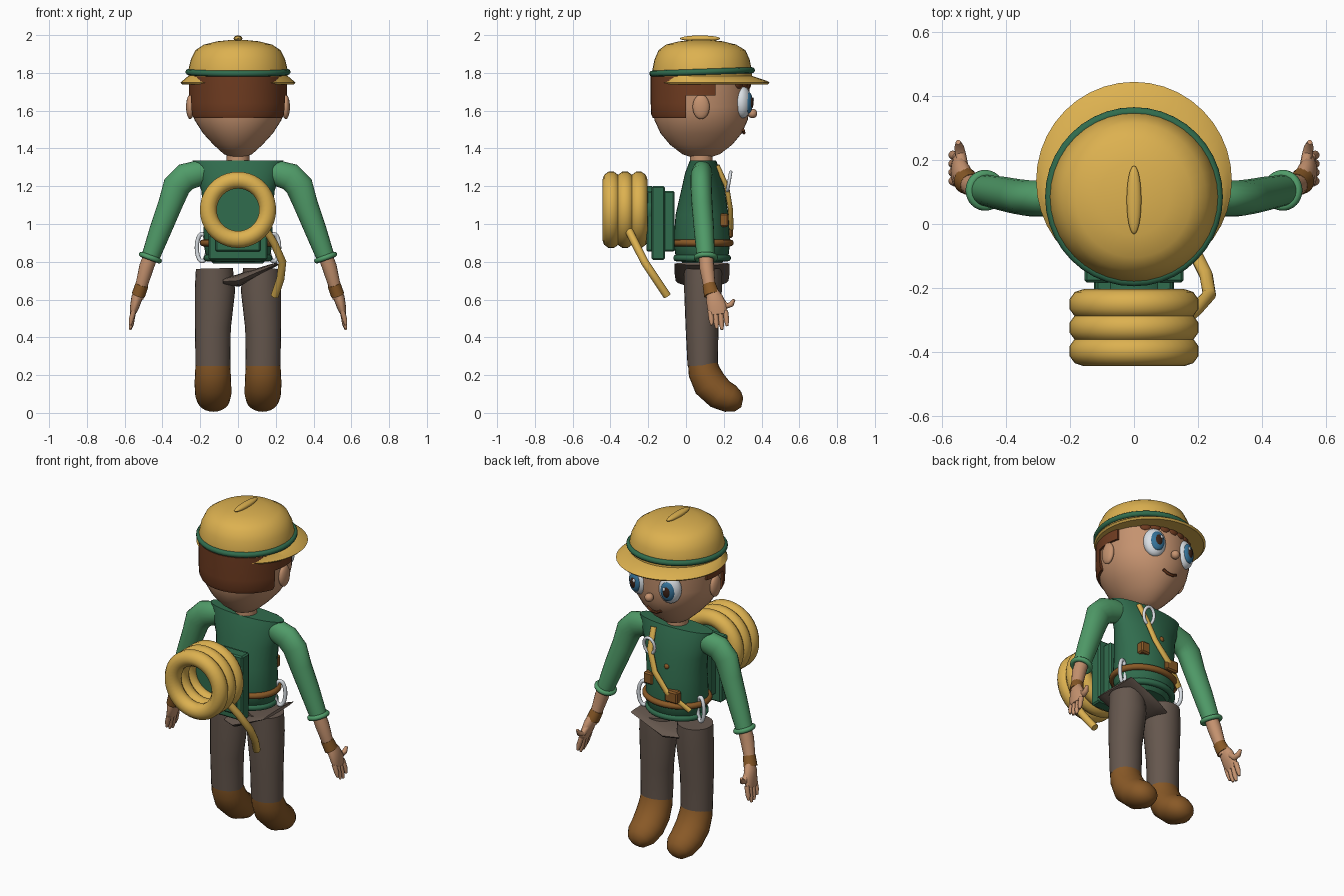
import bpy, bmesh, math
from mathutils import Vector, Matrix

if "Cube" in bpy.data.objects:
    bpy.data.objects.remove(bpy.data.objects["Cube"])

def material(name, r, g, b):
    m = bpy.data.materials.new(name)
    m.use_nodes = True
    m.diffuse_color = (r, g, b, 1)
    m.node_tree.nodes["Principled BSDF"].inputs["Base Color"].default_value = (r, g, b, 1)
    return m

YELLOW = material("yellow", .72, .44, .08)
SLEEVE = material("leaf green", .08, .33, .14)
GREEN = material("dark green", .03, .15, .075)
SKIN = material("skin", .56, .29, .16)
HAIR = material("hair brown", .16, .045, .015)
CLOTH = material("trouser brown", .13, .095, .075)
LEATHER = material("leather brown", .25, .10, .02)
SILVER = material("pale silver", .70, .74, .78)
BLUE = material("eye blue", .035, .17, .32)
DARK = material("dark brown", .04, .015, .008)

def finish(name, bm, mat, smooth=True):
    bmesh.ops.recalc_face_normals(bm, faces=bm.faces)
    me = bpy.data.meshes.new(name)
    bm.to_mesh(me)
    bm.free()
    ob = bpy.data.objects.new(name, me)
    bpy.context.collection.objects.link(ob)
    me.materials.append(mat)
    if smooth:
        bpy.ops.object.select_all(action='DESELECT')
        ob.select_set(True)
        bpy.context.view_layer.objects.active = ob
        bpy.ops.object.shade_smooth_by_angle(angle=math.radians(45))
    return ob

def skin_rings(bm, rings, closed=False):
    """Bridge rings of points with quads, capping the ends of open runs."""
    loops = [[bm.verts.new(p) for p in r] for r in rings]
    n = len(loops[0])
    pairs = list(zip(loops, loops[1:])) + ([(loops[-1], loops[0])] if closed else [])
    for a, b in pairs:
        for i in range(n):
            j = (i + 1) % n
            bm.faces.new((a[i], a[j], b[j], b[i]))
    if not closed:
        bm.faces.new(loops[0])
        bm.faces.new(loops[-1])

def loft(name, mat, rings, n=32, cuts=()):
    """Stack of ellipses (z, rx, ry, centre y), optionally cut by planes."""
    bm = bmesh.new()
    angles = [2 * math.pi * i / n for i in range(n)]
    skin_rings(bm, [[(rx * math.cos(t), cy + ry * math.sin(t), z) for t in angles]
                    for z, rx, ry, cy in rings])
    for co, no in cuts:
        cut = bmesh.ops.bisect_plane(bm, geom=bm.verts[:] + bm.edges[:] + bm.faces[:],
                                     plane_co=co, plane_no=no, clear_outer=True)
        edges = [e for e in cut["geom_cut"] if isinstance(e, bmesh.types.BMEdge)]
        bmesh.ops.holes_fill(bm, edges=edges)
    return finish(name, bm, mat)

def tube(name, mat, path, radii, n=16, ref=(1, 0, 0), closed=False):
    """Sweep along a path; each radius is a number or (along ref, across)."""
    pts = [Vector(p) for p in path]
    if not isinstance(radii, list):
        radii = [radii] * len(pts)
    rings = []
    for i, p in enumerate(pts):
        a = pts[i - 1] if i or closed else p
        b = pts[(i + 1) % len(pts)] if i < len(pts) - 1 or closed else p
        t = (b - a).normalized()
        u = Vector(ref)
        u = (u - t * u.dot(t)).normalized()
        v = t.cross(u)
        r = radii[i]
        ru, rv = r if isinstance(r, tuple) else (r, r)
        rings.append([p + u * ru * math.cos(q) + v * rv * math.sin(q)
                      for q in (2 * math.pi * k / n for k in range(n))])
    bm = bmesh.new()
    skin_rings(bm, rings, closed)
    return finish(name, bm, mat)

def ring(name, mat, centre, rx, ry, r, rot=Matrix(), n=40):
    pts = [Vector(centre) + rot @ Vector((rx * math.cos(t), ry * math.sin(t), 0))
           for t in (2 * math.pi * i / n for i in range(n))]
    return tube(name, mat, pts, r, 10, rot @ Vector((0, 0, 1)), True)

def ball(name, mat, centre, size, rot=Matrix()):
    bm = bmesh.new()
    bmesh.ops.create_uvsphere(bm, u_segments=24, v_segments=14, radius=1)
    bm.transform(Matrix.Translation(centre) @ rot @ Matrix.Diagonal((*size, 1)))
    return finish(name, bm, mat)

def box(name, mat, centre, size, bevel=.008):
    bm = bmesh.new()
    bmesh.ops.create_cube(bm, size=1)
    bm.transform(Matrix.Translation(centre) @ Matrix.Diagonal((*size, 1)))
    bmesh.ops.bevel(bm, geom=bm.edges[:], offset=bevel, segments=1, affect='EDGES')
    return finish(name, bm, mat, False)

def rot(axis, deg):
    return Matrix.Rotation(math.radians(deg), 4, axis)

# Head and hair
loft("head", SKIN, [(1.35, .025, .04, .08), (1.37, .075, .1, .08), (1.42, .13, .165, .08),
                    (1.48, .185, .215, .08), (1.55, .23, .247, .08), (1.62, .247, .257, .08),
                    (1.78, .25, .257, .08)], 40)
tube("neck", SKIN, [(0, .08, 1.29), (0, .08, 1.39)], .06)
shell = [(1.56, .246, .255, .08), (1.58, .256, .264, .08), (1.64, .26, .267, .08), (1.78, .26, .267, .08)]
loft("hair_back", HAIR, shell, 48, [((0, 0, 0), (0, 1, 0))])
loft("hair_sides", HAIR, shell, 48, [((0, .155, 0), (0, 1, 0)), ((0, 0, 1.68), (0, 0, -1))])
for i in range(-3, 4):
    t = i * .22
    ball("fringe_lock", HAIR, (.245 * math.sin(t), .08 + .25 * math.cos(t), 1.745), (.032, .016, .03), rot('Z', -math.degrees(t)))
ball("nose", SKIN, (0, .352, 1.585), (.025, .025, .025))
tube("mouth", HAIR, [(-.045, .302, 1.495), (-.02, .306, 1.482), (.015, .307, 1.482), (.045, .303, 1.498)], .008, 8, (0, 0, 1))

# Helmet
loft("helmet_dome", YELLOW, [(1.75, .262, .262, .085), (1.81, .264, .264, .085), (1.87, .25, .252, .085),
                             (1.92, .225, .23, .085), (1.95, .18, .185, .08), (1.967, .11, .115, .08),
                             (1.974, .04, .04, .08)], 40)
loft("helmet_brim", YELLOW, [(1.742, .25, .25, .085), (1.738, .295, .3, .133), (1.748, .305, .308, .135),
                             (1.757, .295, .3, .13), (1.785, .262, .262, .085)], 40)
ring("helmet_band", GREEN, (0, .085, 1.805), .262, .264, .016, rot('X', 2))
ball("helmet_crest", YELLOW, (0, .075, 1.982), (.023, .107, .016))

# Torso, belt and pack
loft("torso", GREEN, [(.79, .13, .1, .085), (.83, .17, .14, .085), (.9, .183, .15, .083), (1.05, .18, .14, .085),
                      (1.18, .195, .115, .09), (1.27, .225, .095, .09), (1.335, .24, .07, .09)])
ring("shirt_hem", GREEN, (0, .085, .82), .165, .135, .018)
ring("belt", LEATHER, (0, .083, .9), .185, .152, .018)
box("belt_pouch", LEATHER, (-.07, .225, .96), (.085, .045, .07))
box("chest_pouch", LEATHER, (.1, .2, 1.02), (.06, .05, .07))
ball("chest_button", LEATHER, (-.02, .212, 1.12), (.015, .012, .015))
box("pack_body", GREEN, (0, -.135, 1.015), (.24, .15, .32))
box("pack_frame", GREEN, (0, -.147, 1.005), (.31, .07, .39))

# Rope coil and its loose end, strap across the chest
for i in range(3):
    ring("rope_coil", YELLOW, (0, -.25 - .073 * i, 1.075), .157, .157, .047, rot('X', 90))
tube("coil_core", GREEN, [(0, -.18, 1.075), (0, -.24, 1.075)], .125, 24)
tube("rope_end", YELLOW, [(.14, -.31, .98), (.19, -.27, .9), (.235, -.22, .8), (.225, -.16, .71), (.195, -.1, .62)], .021, 12)
tube("chest_strap", YELLOW, [(.1, .165, 1.31), (.09, .215, 1.2), (.045, .235, 1.08), (-.04, .24, .98), (-.16, .19, .88)],
     [(.018, .013)] * 5, 12)
ring("chest_clip", SILVER, (.085, .228, 1.225), .035, .05, .009, rot('X', 80))

# Loose waist panel slanting between the legs
tube("waist_panel", CLOTH, [(-.08, .085, .695), (0, .085, .70), (.08, .085, .735), (.21, .085, .79)],
     [(.1, .02), (.14, .032), (.145, .024), (.145, .008)], 16, (0, 1, 0))

for s in (-1, 1):
    side = "left_" if s > 0 else "right_"

    def m(*pts):
        return [(s * x, y, z) for x, y, z in pts]

    # Face details
    turn = rot('Z', -s * 16)
    ball(side + "ear", SKIN, (s * .253, .08, 1.62), (.022, .045, .065))
    ball(side + "eye", SILVER, (s * .105, .3, 1.645), (.065, .045, .085), turn)
    ball(side + "iris", BLUE, (s * .11, .33, 1.642), (.042, .022, .058), turn)
    ball(side + "pupil", DARK, (s * .111, .343, 1.642), (.023, .014, .034), turn)
    ball(side + "glint", SILVER, (s * .1, .354, 1.66), (.009, .006, .011), turn)

    # Arm
    tube(side + "sleeve", SLEEVE, m((.1, .09, 1.29), (.21, .085, 1.268), (.275, .08, 1.25), (.325, .08, 1.2),
         (.36, .085, 1.1), (.41, .095, .97), (.465, .105, .82)),
         [.04, (.055, .068), (.056, .074), (.056, .074), (.055, .064), (.053, .058), .048], 20, (0, 1, 0))
    ring(side + "cuff", SLEEVE, (s * .464, .105, .822), .05, .05, .014, rot('Y', -s * 20))
    tube(side + "forearm", SKIN, m((.46, .105, .84), (.485, .11, .77), (.515, .125, .66), (.53, .14, .61)),
         [.038, .039, .031, .03], 16, (0, 1, 0))
    tube(side + "wrist_wrap", LEATHER, m((.508, .122, .68), (.527, .137, .625)), [.035, (.042, .036)], 16, (0, 1, 0))

    # Hand
    tube(side + "palm", SKIN, m((.525, .14, .645), (.535, .15, .61), (.548, .165, .56), (.558, .17, .52)),
         [(.03, .026), (.045, .03), (.053, .024), (.045, .014)], 16, (0, 1, 0))
    for i in range(4):
        y, drop = .128 + .027 * i, (.47, .45, .445, .465)[i]
        tube(side + "finger", SKIN, m((.552, y, .54), (.565, y + .006, drop + .025), (.571, y + .008, drop - .005)),
             [.014, .014, .007], 10, (0, 1, 0))
    tube(side + "thumb", SKIN, m((.535, .175, .6), (.54, .215, .565), (.545, .24, .575), (.548, .255, .6)),
         [.02, .017, .015, .008], 10)

    # Leg and boot
    tube(side + "trouser_leg", CLOTH, m((.133, .088, .25), (.133, .085, .45), (.122, .09, .65), (.125, .09, .765)),
         [(.092, .08), (.095, .087), (.107, .1), (.098, .1)], 24)
    tube(side + "boot", LEATHER, m((.133, .088, .265), (.133, .095, .22), (.133, .125, .155), (.131, .18, .1),
         (.13, .235, .075), (.13, .275, .06), (.13, .298, .055)),
         [(.091, .078), (.094, .084), (.097, .09), (.096, .084), (.088, .075), (.065, .055), (.03, .025)], 24)

    # Hip clip
    ring(side + "hip_clip", SILVER, (s * .19, .13, .875), .03, .072, .011, rot('Z', s * 20) @ rot('X', 90))
